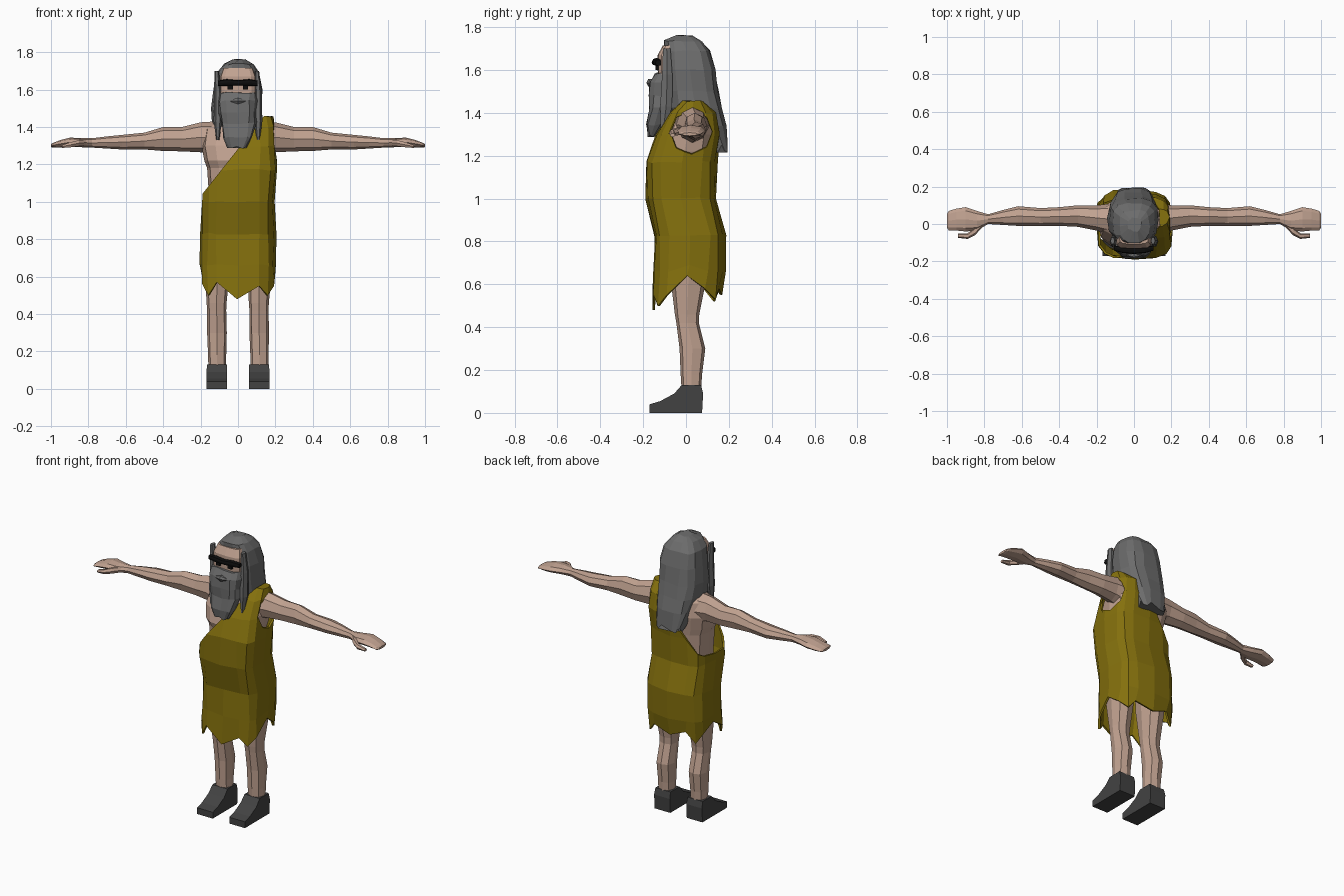
import bpy, bmesh, math, random
from mathutils import Vector

random.seed(4)


def material(name, rgb):
    m = bpy.data.materials.new(name)
    m.diffuse_color = (*rgb, 1)
    return m


SKIN = material("skin", (0.53, 0.36, 0.28))
GREY = material("grey hair", (0.15, 0.15, 0.15))
OLIVE = material("olive cloth", (0.235, 0.165, 0.004))
SHOE = material("dark shoe", (0.055, 0.055, 0.055))
BLACK = material("black", (0.004, 0.004, 0.004))


def finish(name, bm, mat):
    bmesh.ops.recalc_face_normals(bm, faces=bm.faces)
    mesh = bpy.data.meshes.new(name)
    bm.to_mesh(mesh)
    bm.free()
    ob = bpy.data.objects.new(name, mesh)
    bpy.context.collection.objects.link(ob)
    if mat:
        mesh.materials.append(mat)
    return ob


def loft(rings, n=8, axis="z", power=2.0, jitter=0.0, caps=(True, True)):
    """Skin rounded-box rings: (position, a_min, a_max, b_min, b_max)."""
    bm = bmesh.new()
    loops = []
    for pos, a0, a1, b0, b1 in rings:
        loop = []
        for k in range(n):
            t = 2 * math.pi * k / n
            c, s = math.cos(t), math.sin(t)
            a = (a0 + a1) / 2 + (a1 - a0) / 2 * math.copysign(abs(c) ** (2 / power), c)
            b = (b0 + b1) / 2 + (b1 - b0) / 2 * math.copysign(abs(s) ** (2 / power), s)
            co = Vector((a, b, pos) if axis == "z" else (pos, a, b))
            co += Vector([random.uniform(-jitter, jitter) for _ in range(3)])
            loop.append(bm.verts.new(co))
        loops.append(loop)
    for lo, hi in zip(loops, loops[1:]):
        for k in range(n):
            j = (k + 1) % n
            bm.faces.new((lo[k], lo[j], hi[j], hi[k]))
    if caps[0]:
        bm.faces.new(loops[0])
    if caps[1]:
        bm.faces.new(loops[-1])
    return bm, loops


def mirrored(rings, side):
    return [(r[0] * side, *r[1:]) for r in rings]


def box(name, lo, hi, mat):
    bm = bmesh.new()
    bmesh.ops.create_cube(bm, size=1)
    for v in bm.verts:
        v.co = [lo[i] + (v.co[i] + 0.5) * (hi[i] - lo[i]) for i in range(3)]
    return finish(name, bm, mat)


# Bare torso and neck
bm, _ = loft([(0.85, -.16, .16, -.12, .12), (1.03, -.155, .155, -.12, .11),
              (1.18, -.165, .165, -.125, .12), (1.22, -.18, .18, -.14, .125),
              (1.30, -.195, .19, -.12, .135), (1.39, -.18, .17, -.07, .12),
              (1.43, -.12, .12, -.04, .10), (1.50, -.07, .07, -.05, .07)],
             n=12, power=2.8)
finish("torso", bm, SKIN)

# Arms with hand and thumb, then legs and shoes
ARM = [(.12, -.06, .11, 1.25, 1.43), (.20, -.035, .10, 1.265, 1.425),
       (.30, -.015, .10, 1.27, 1.40), (.40, -.01, .09, 1.272, 1.40),
       (.50, -.01, .085, 1.28, 1.37), (.62, -.01, .095, 1.28, 1.358),
       (.70, -.005, .075, 1.285, 1.35), (.78, 0, .052, 1.29, 1.34),
       (.84, -.035, .07, 1.292, 1.342), (.90, -.04, .09, 1.293, 1.343),
       (.95, -.035, .082, 1.29, 1.33), (.99, -.035, .07, 1.29, 1.315),
       (1.0, -.02, .055, 1.293, 1.308)]
THUMB = [(.80, -.005, .03, 1.30, 1.335), (.85, -.06, -.015, 1.295, 1.333),
         (.89, -.08, -.05, 1.29, 1.322), (.94, -.074, -.05, 1.287, 1.305)]
LEG = [(.10, -.045, .05, -.02, .07), (.18, -.047, .05, -.025, .075),
       (.30, -.052, .053, -.03, .09), (.42, -.052, .05, -.045, .06),
       (.46, -.055, .052, -.052, .062), (.65, -.065, .07, -.075, .10),
       (.92, -.075, .075, -.09, .10)]
SHOE_OUTLINE = [(-.17, 0), (.075, 0), (.08, .09), (.07, .13), (-.02, .13),
                (-.055, .09), (-.12, .055), (-.17, .04)]
for side, word in ((1, "left"), (-1, "right")):
    finish(word + "_arm", loft(mirrored(ARM, side), axis="x")[0], SKIN)
    finish(word + "_thumb", loft(mirrored(THUMB, side), n=6, axis="x")[0], SKIN)
    cx = .113 * side
    rings = [(z, cx + a, cx + b, c, d) for z, a, b, c, d in LEG]
    finish(word + "_leg", loft(rings, power=2.6)[0], SKIN)
    bm = bmesh.new()
    ends = [[bm.verts.new((cx + s * (.055 - .05 * max(0, z - .09)), y, z))
             for y, z in SHOE_OUTLINE] for s in (-1, 1)]
    for e in ends:
        bm.faces.new(e)
    for k in range(len(SHOE_OUTLINE)):
        bm.faces.new((ends[0][k], ends[0][k - 1], ends[1][k - 1], ends[1][k]))
    finish(word + "_shoe", bm, SHOE)

# One-shoulder tunic: jagged hem, diagonal top edge
TUNIC = [(.50, -.20, .20, -.16, .165), (.66, -.205, .20, -.155, .18),
         (.83, -.20, .20, -.15, .182), (1.0, -.195, .195, -.19, .14),
         (1.17, -.19, .205, -.188, .145), (1.30, -.19, .205, -.145, .163),
         (1.40, -.18, .195, -.085, .14), (1.455, -.17, .185, -.02, .09)]
HEM = [.64, .58, .53, .58, .55, .59, .52, .57, .62, .56, .50, .57, .48, .55, .50, .55]
bm, loops = loft(TUNIC, n=16, power=3.4, jitter=.006, caps=(False, True))
for v, z in zip(loops[0], HEM):
    v.co.z = z
for k, v in enumerate(loops[1]):
    v.co.z = max(v.co.z, HEM[k] + .05)
bmesh.ops.bisect_plane(bm, geom=bm.verts[:] + bm.edges[:] + bm.faces[:],
                       plane_co=(-.20, 0, 1.03), plane_no=(-.43, 0, .34),
                       clear_outer=True)
tunic = finish("tunic", bm, OLIVE)
thick = tunic.modifiers.new("thickness", "SOLIDIFY")
thick.thickness = .012
thick.offset = -1

# Arm opening cut through the tunic side
bm, _ = loft([(.14, -.06, .115, 1.23, 1.40), (.30, -.10, .155, 1.17, 1.43)], axis="x")
cutter = finish("armhole_cutter", bm, None)
cutter.hide_render = True
cut = tunic.modifiers.new("armhole", "BOOLEAN")
cut.operation = "DIFFERENCE"
cut.object = cutter
bpy.context.view_layer.objects.active = tunic
for name in ("thickness", "armhole"):
    bpy.ops.object.modifier_apply(modifier=name)
bpy.data.objects.remove(cutter)

# Long hair falling down the back
bm, loops = loft([(1.22, -.09, .09, .13, .195), (1.34, -.115, .115, -.02, .188),
                  (1.42, -.135, .128, -.085, .168), (1.50, -.14, .13, -.095, .153),
                  (1.60, -.13, .13, -.098, .138), (1.69, -.115, .115, -.10, .112),
                  (1.735, -.08, .085, -.098, .075), (1.76, -.03, .04, -.04, .03)],
                 n=14, power=2.9, jitter=.005)
for k, v in enumerate(loops[0]):
    v.co.z += .03 * (k % 3 == 0)
finish("hair", bm, GREY)

# Side locks framing the face
for side in (1, -1):
    x = .108 * side
    bm, _ = loft([(1.33, x - .008, x + .008, -.12, -.09),
                  (1.43, x - .022, x + .022, -.125, -.06),
                  (1.58, x - .02, x + .02, -.115, -.06),
                  (1.70, x - .018, x + .005, -.11, -.07)], n=6)
    finish("hair_lock", bm, GREY)

# Face block, brow and eyes
bm, _ = loft([(1.54, -.095, .095, -.13, 0), (1.60, -.098, .098, -.132, 0),
              (1.67, -.096, .096, -.132, 0), (1.715, -.08, .08, -.108, 0)],
             n=12, power=4.5)
finish("face", bm, SKIN)
bm, _ = loft([(-.108, -.142, -.115, 1.62, 1.648), (-.06, -.155, -.12, 1.62, 1.656),
              (0, -.16, -.12, 1.622, 1.65), (.06, -.155, -.12, 1.62, 1.656),
              (.105, -.142, -.115, 1.62, 1.648)], n=8, axis="x", power=3)
finish("brow", bm, BLACK)
for x in (-.042, .04):
    box("eye", (x - .014, -.142, 1.60), (x + .014, -.125, 1.627), BLACK)

# Beard and lips
bm, _ = loft([(1.29, -.055, .05, -.18, -.14), (1.345, -.075, .075, -.19, -.10),
              (1.42, -.09, .095, -.172, -.07), (1.48, -.105, .10, -.175, -.05),
              (1.54, -.108, .105, -.168, -.05), (1.585, -.10, .10, -.148, -.05)],
             n=12, power=2.8, jitter=.006)
finish("beard", bm, GREY)
bm, _ = loft([(-.04, -.172, -.15, 1.535, 1.545), (0, -.185, -.15, 1.52, 1.56),
              (.04, -.172, -.15, 1.535, 1.545)], n=6, axis="x")
finish("lips", bm, GREY)
